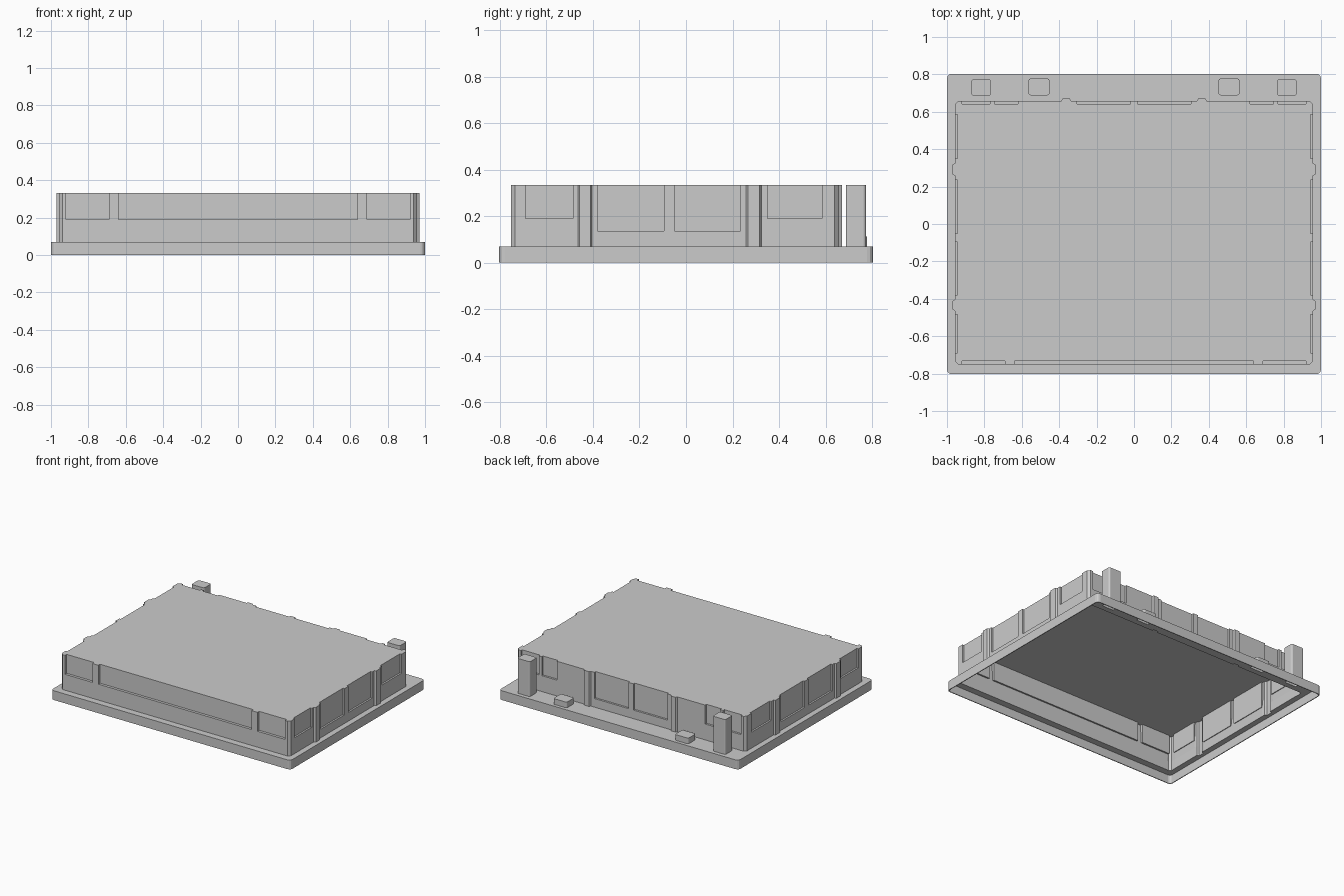
import bpy, bmesh, math

if "Cube" in bpy.data.objects:
    bpy.data.objects.remove(bpy.data.objects["Cube"])

RIM, TOP = 0.07, 0.333           # flange top, tray top
HX, FY, BY = 0.957, -0.752, 0.657  # body side, front and back planes
CH = 0.018                        # body corner chamfer

bm = bmesh.new()
cache = {}


def vert(x, y, z):
    key = (round(x, 4), round(y, 4), round(z, 4))
    if key not in cache:
        cache[key] = bm.verts.new(key)
    return cache[key]


def loft(rings, cap=True):
    """Skin matching rings; coincident corners collapse."""
    rows = [[vert(x, y, z) for x, y in pts] for pts, z in rings]
    n = len(rows[0])
    for lo, hi in zip(rows, rows[1:]):
        for i in range(n):
            j = (i + 1) % n
            f = list(dict.fromkeys([lo[i], lo[j], hi[j], hi[i]]))
            if len(f) > 2:
                bm.faces.new(f)
    if cap:
        bm.faces.new(list(dict.fromkeys(rows[-1])))


def rounded_rect(cx, cy, hx, hy, r, seg=3):
    pts = []
    for k, (sx, sy) in enumerate([(1, 1), (-1, 1), (-1, -1), (1, -1)]):
        for i in range(seg + 1):
            a = math.pi / 2 * (k + i / seg)
            pts.append((cx + sx * (hx - r) + r * math.cos(a),
                        cy + sy * (hy - r) + r * math.sin(a)))
    return pts


# Wall features: (start, end, inset, floor height, taper); negative inset = rib
def panel(a, b, depth, floor=0.19):
    return (a, b, depth, floor, 0)


def rib(a, b):
    return (a, b, -0.013, 0, 0.008)


def mirrored(feats):
    return [(-b, -a, d, f, t) for a, b, d, f, t in reversed(feats)]


front = [panel(-0.92, -0.69, 0.02), panel(-0.64, 0.64, 0.02), panel(0.69, 0.92, 0.02)]
right = [panel(-0.69, -0.485, 0.013), rib(-0.465, -0.403), panel(-0.38, -0.095, 0.013, 0.135),
         panel(-0.05, 0.235, 0.013, 0.135), rib(0.258, 0.325), panel(0.35, 0.585, 0.013)]
back_half = [panel(0.02, 0.305, 0.015, 0.135), rib(0.335, 0.39),
             panel(0.62, 0.745, 0.015), panel(0.77, 0.92, 0.015)]
back = mirrored(back_half) + back_half


def body_outline(z):
    """Body cross-section just above height z."""
    sides = [
        (front, -HX, HX, lambda t, d: (t, FY + d)),
        (right, FY, BY, lambda t, d: (HX - d, t)),
        (back, -HX, HX, lambda t, d: (-t, BY - d)),
        (mirrored(right), -BY, -FY, lambda t, d: (-HX + d, -t)),
    ]
    pts = []
    for feats, t0, t1, place in sides:
        pts.append(place(t0 + CH, 0))
        for a, b, depth, floor, taper in feats:
            d = depth if z >= floor else 0
            pts += [place(a, 0), place(a + taper, d), place(b - taper, d), place(b, 0)]
        pts.append(place(t1 - CH, 0))
    return pts


# Outer lip of the flange
lip = rounded_rect(0, 0, 1.0, 0.803, 0.025)
loft([(lip, 0), (lip, RIM)], cap=False)

# Raised body with stepped panel ledges
low, mid, high = body_outline(0.07), body_outline(0.135), body_outline(0.19)
loft([(low, RIM), (low, 0.135), (mid, 0.135), (mid, 0.19), (high, 0.19), (high, TOP)])

# Tall posts and low lugs on the rear flange
for s in (-1, 1):
    post = rounded_rect(s * 0.817, 0.73, 0.053, 0.043, 0.012)
    loft([(post, RIM), (post, TOP)])
    lug = rounded_rect(s * 0.508, 0.733, 0.056, 0.045, 0.012)
    loft([(lug, RIM), (lug, 0.113)])

# Flange deck joining lip, body, posts and lugs
edges = [e for e in bm.edges if e.is_boundary and all(abs(v.co.z - RIM) < 1e-4 for v in e.verts)]
bmesh.ops.triangle_fill(bm, edges=edges, use_beauty=True, normal=(0, 0, 1))
bmesh.ops.recalc_face_normals(bm, faces=bm.faces)
roof = max(bm.faces, key=lambda f: f.calc_center_median().z)
if roof.normal.z < 0:
    bmesh.ops.reverse_faces(bm, faces=bm.faces)

mesh = bpy.data.meshes.new("tray_shell")
bm.to_mesh(mesh)
bm.free()
tray = bpy.data.objects.new("tray_shell", mesh)
bpy.context.collection.objects.link(tray)

# Thin hollow wall, thickened inward
wall = tray.modifiers.new("wall", 'SOLIDIFY')
wall.thickness = 0.006
wall.offset = -1
wall.use_even_offset = True
